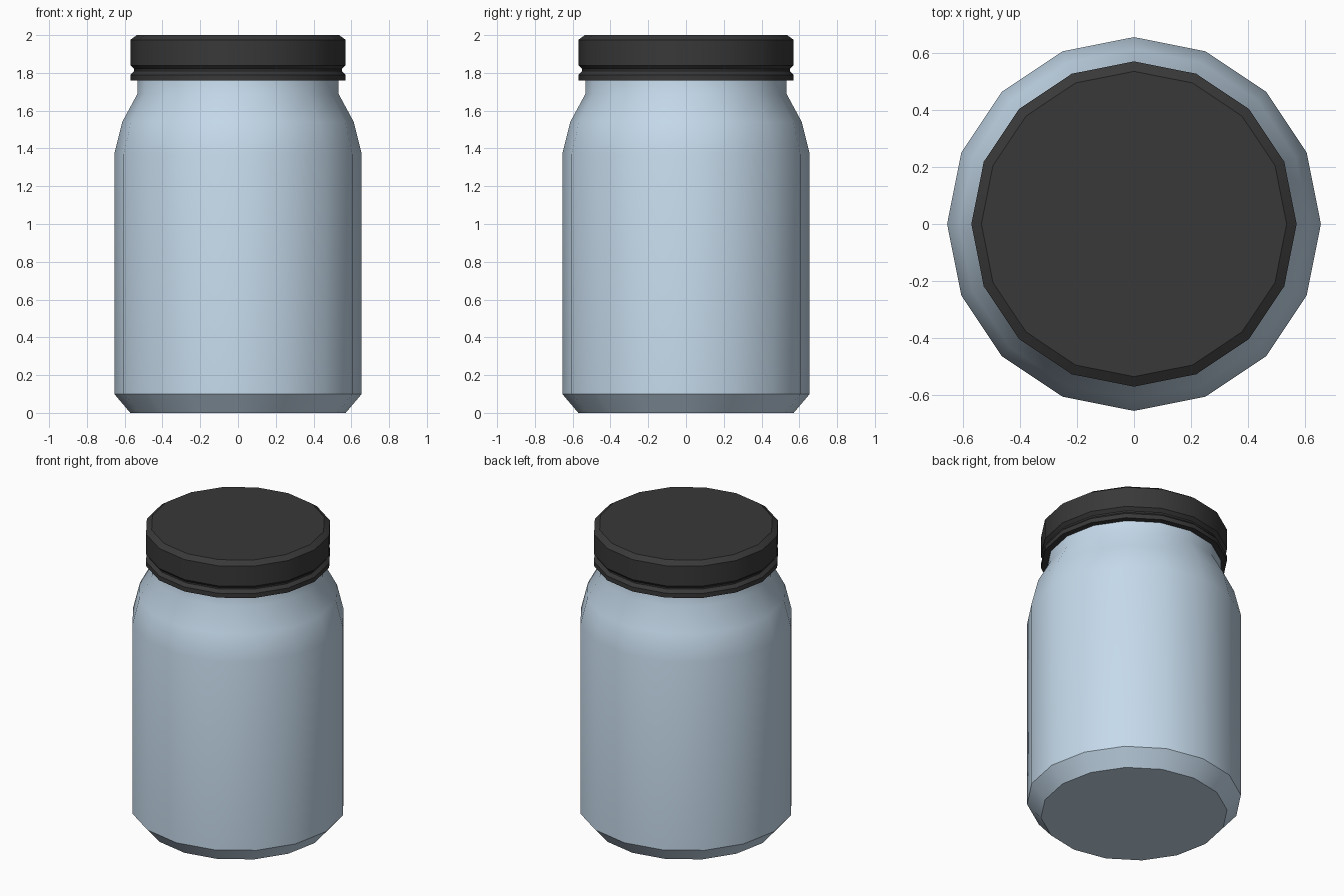
import bpy, bmesh, math

if "Cube" in bpy.data.objects:
    bpy.data.objects.remove(bpy.data.objects["Cube"])

SIDES = 16


def material(name, color):
    m = bpy.data.materials.new(name)
    m.diffuse_color = color
    m.use_nodes = True
    m.node_tree.nodes["Principled BSDF"].inputs["Base Color"].default_value = m.diffuse_color
    return m


def lathe(name, profile, mat):
    """Revolve (radius, z) points, listed bottom to top, and cap both ends."""
    bm = bmesh.new()
    rings = []
    for r, z in profile:
        rings.append([bm.verts.new((r * math.cos(2 * math.pi * i / SIDES),
                                    r * math.sin(2 * math.pi * i / SIDES), z))
                      for i in range(SIDES)])
    for low, high in zip(rings, rings[1:]):
        for i in range(SIDES):
            j = (i + 1) % SIDES
            bm.faces.new((low[i], low[j], high[j], high[i]))
    bm.faces.new(rings[0][::-1])
    bm.faces.new(rings[-1])
    bm.normal_update()
    mesh = bpy.data.meshes.new(name)
    bm.to_mesh(mesh)
    bm.free()
    mesh.materials.append(mat)
    obj = bpy.data.objects.new(name, mesh)
    bpy.context.collection.objects.link(obj)
    bpy.ops.object.select_all(action='DESELECT')
    obj.select_set(True)
    bpy.context.view_layer.objects.active = obj
    bpy.ops.object.shade_smooth_by_angle(angle=math.radians(30))
    return obj


glass = material("pale_blue_glass", (0.56, 0.70, 0.83, 1))
black = material("lid_black", (0.04, 0.04, 0.04, 1))

# Jar body: chamfered base, straight wall, rounded shoulder, neck
lathe("jar_body", [(0.57, 0), (0.655, 0.10), (0.655, 1.37), (0.613, 1.54),
                   (0.532, 1.69), (0.532, 1.80)], glass)

# Screw lid: lower band, groove, main cap with bevelled rim
lathe("lid", [(0.57, 1.76), (0.57, 1.79), (0.55, 1.81), (0.55, 1.82),
              (0.57, 1.84), (0.57, 1.975), (0.535, 2.0)], black)
